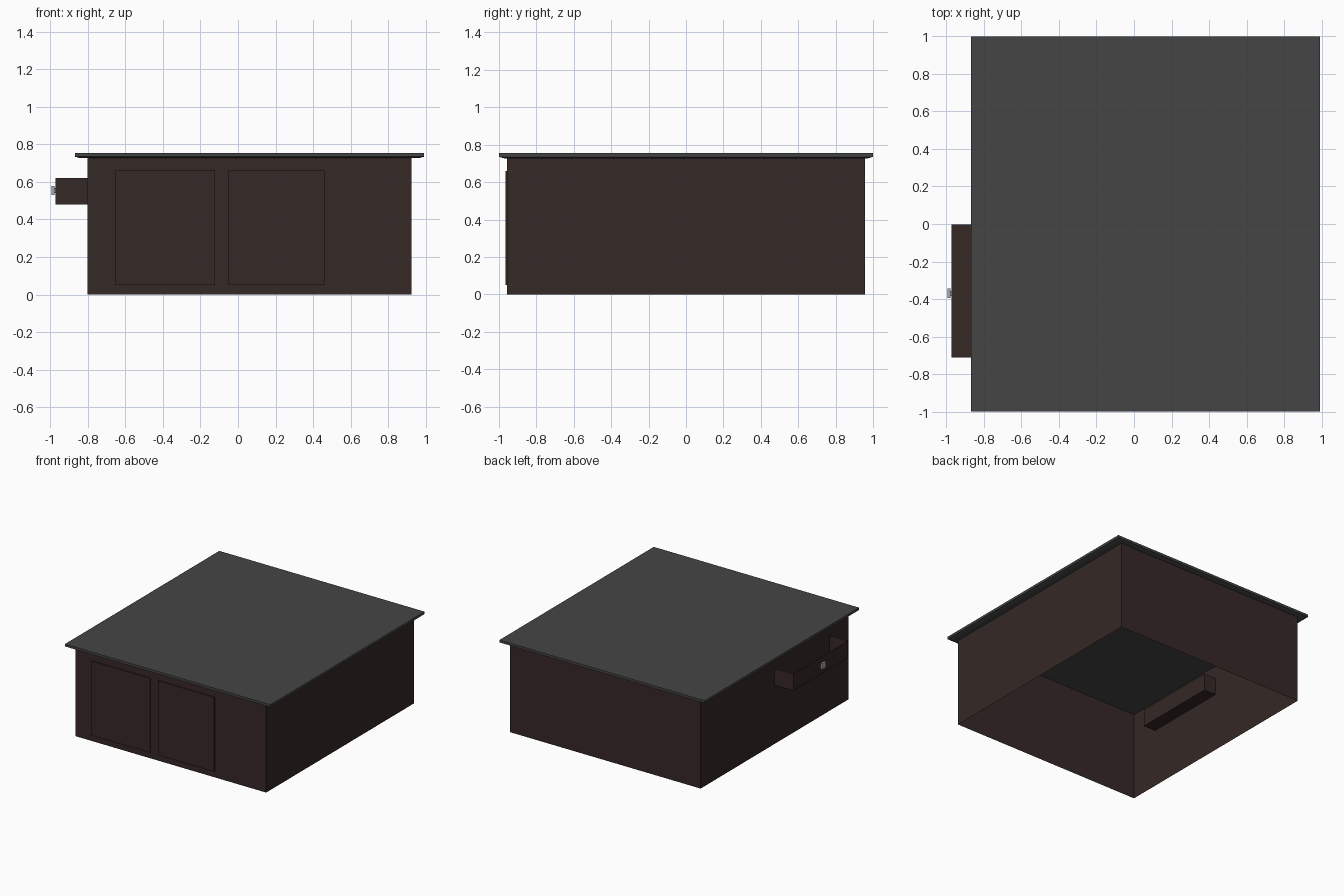
import bpy, bmesh

if "Cube" in bpy.data.objects:
    bpy.data.objects.remove(bpy.data.objects["Cube"])


def material(name, rgb):
    m = bpy.data.materials.new(name)
    m.diffuse_color = (*rgb, 1)
    m.use_nodes = True
    m.node_tree.nodes["Principled BSDF"].inputs["Base Color"].default_value = m.diffuse_color
    return m


wood = material("dark_wood", (0.035, 0.021, 0.019))
stone = material("dark_stone", (0.06, 0.06, 0.06))
metal = material("metal", (0.4, 0.4, 0.4))


def box(name, lo, hi, mat, open_side=None):
    """Box between two corners; open_side 'top' or 'bottom' leaves that face out."""
    bm = bmesh.new()
    bmesh.ops.create_cube(bm, size=1)
    for v in bm.verts:
        v.co = [lo[i] + (v.co[i] + 0.5) * (hi[i] - lo[i]) for i in range(3)]
    bm.normal_update()
    if open_side:
        sign = 1 if open_side == "top" else -1
        bmesh.ops.delete(bm, geom=[f for f in bm.faces if f.normal.z * sign > 0.9],
                         context="FACES_ONLY")
    me = bpy.data.meshes.new(name)
    bm.to_mesh(me)
    bm.free()
    me.materials.append(mat)
    ob = bpy.data.objects.new(name, me)
    bpy.context.collection.objects.link(ob)
    return ob


# Hollow cabinet: four walls, open below; the worktop closes it above
cabinet = box("cabinet_body", (-0.803, -0.957, 0), (0.926, 0.957, 0.73), wood, "bottom")
bm = bmesh.new()
bm.from_mesh(cabinet.data)
bm.normal_update()
bmesh.ops.delete(bm, geom=[f for f in bm.faces if f.normal.z > 0.9], context="FACES_ONLY")
bm.to_mesh(cabinet.data)
bm.free()

# Worktop with a shallow chamfer under its rim
top = box("worktop", (-0.87, -1.0, 0.727), (0.993, 1.0, 0.755), stone)
bm = bmesh.new()
bm.from_mesh(top.data)
bm.normal_update()
under = [f for f in bm.faces if f.normal.z < -0.9]
bmesh.ops.inset_region(bm, faces=under, thickness=0.04)
outer = [v for v in bm.verts if v.co.z < 0.74 and v not in under[0].verts]
for v in outer:
    v.co.z = 0.735
bm.to_mesh(top.data)
bm.free()

# Two thin door panels on the front
for side, x0, x1 in (("left", -0.656, -0.123), ("right", -0.05, 0.46)):
    box(f"{side}_door", (x0, -0.966, 0.05), (x1, -0.957, 0.66), wood)

# Open drawer pulled out through the left wall
box("drawer", (-0.972, -0.712, 0.48), (-0.695, -0.003, 0.62), wood, "top")

# Drawer knob: short stem and square head
box("knob_stem", (-0.981, -0.384, 0.54), (-0.971, -0.356, 0.568), metal)
box("knob_head", (-0.995, -0.395, 0.53), (-0.979, -0.345, 0.578), metal)
